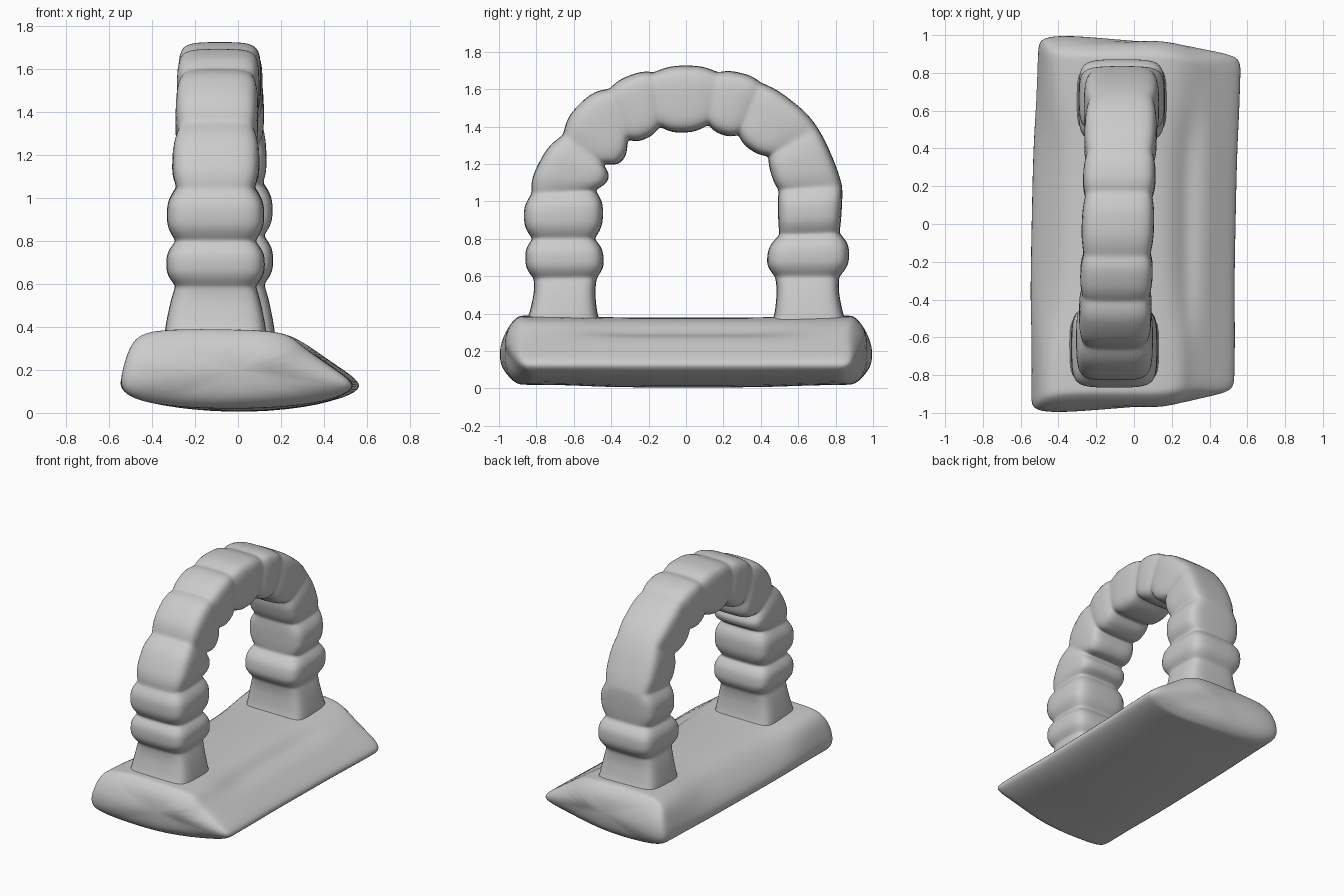
import bpy, bmesh
from mathutils import Vector

if "Cube" in bpy.data.objects:
    bpy.data.objects.remove(bpy.data.objects["Cube"])


def loft(name, rings):
    """Skin a list of equal-length rings, cap both ends and smooth it."""
    bm = bmesh.new()
    vs = [[bm.verts.new(p) for p in r] for r in rings]
    n = len(rings[0])
    for a, b in zip(vs, vs[1:]):
        for i in range(n):
            j = (i + 1) % n
            bm.faces.new((a[i], a[j], b[j], b[i]))
    bm.faces.new(vs[0][::-1])
    bm.faces.new(vs[-1])
    bmesh.ops.recalc_face_normals(bm, faces=bm.faces)
    for f in bm.faces:
        f.smooth = True
    me = bpy.data.meshes.new(name)
    bm.to_mesh(me)
    bm.free()
    ob = bpy.data.objects.new(name, me)
    bpy.context.collection.objects.link(ob)
    mod = ob.modifiers.new("smooth", 'SUBSURF')
    mod.levels = mod.render_levels = 2
    return ob


# Base slab: (x, z) profiles at the ends and at the worn middle
END = [(-.54, .12), (-.51, .24), (-.47, .355), (-.36, .39), (-.1, .39), (.15, .385),
       (.25, .36), (.31, .315), (.38, .265), (.46, .21), (.555, .145), (.55, .10),
       (.40, .04), (.05, .015), (-.3, .025), (-.48, .065)]
MID = [(-.56, .13), (-.51, .22), (-.42, .31), (-.32, .375), (-.1, .38), (.13, .38),
       (.22, .34), (.28, .28), (.36, .285), (.45, .21), (.545, .145), (.54, .10),
       (.40, .035), (.05, -.005), (-.3, .02), (-.50, .07)]


def base_ring(y, blend, rounding=0.0, inset=1.0):
    ring = []
    for (ex, ez), (mx, mz) in zip(END, MID):
        x, z = ex + (mx - ex) * blend, ez + (mz - ez) * blend
        x, z = -.03 + (x + .03) * inset, .18 + (z - .18) * inset
        # the step on the right is shorter than the main block
        k = 1 - .10 * min(1, max(0, (x - .17) / .2))
        k -= rounding * (2.4 if z > .18 else 4.0) * (z - .18) ** 2
        x += .018 * y if x > .3 else (.02 * y if x < -.3 else 0)
        ring.append((x, y * k, z))
    return ring


loft("base_slab", [
    base_ring(-1.005, 0, .9, .6), base_ring(-1.005, 0, 1, .93), base_ring(-.97, 0, .8),
    base_ring(-.88, 0, .2), base_ring(-.62, .1), base_ring(-.42, 1), base_ring(0, 1),
    base_ring(.42, 1), base_ring(.62, .3), base_ring(.88, 0, .2),
    base_ring(.97, 0, .8), base_ring(1.005, 0, 1, .93), base_ring(1.005, 0, .9, .6)])

# Arch: joints between stones as inner (y, z), outer (y, z), and the
# outward bulge of the stone that follows each joint
JOINTS = [
    (-.45, .33, -.87, .33, 0), (-.475, .595, -.815, .59, .04),
    (-.49, .80, -.82, .80, .042), (-.485, 1.06, -.825, 1.04, .045),
    (-.44, 1.20, -.655, 1.355, .055), (-.31, 1.33, -.41, 1.60, .03),
    (-.14, 1.40, -.17, 1.69, .035), (.12, 1.41, .17, 1.69, .025),
    (.28, 1.355, .40, 1.635, .025), (.44, 1.24, .70, 1.40, .012),
    (.495, 1.06, .835, 1.08, .005), (.50, .82, .82, .83, .05),
    (.475, .60, .82, .60, 0), (.45, .33, .87, .33, 0)]
SECTION = [(1, 0), (1, .72), (.8, 1), (0, 1), (-.8, 1), (-1, .72),
           (-1, 0), (-1, -.72), (-.8, -1), (0, -1), (.8, -1), (1, -.72)]


def arch_ring(i, o, half, grow):
    mid, out = (i + o) / 2, (o - i) / 2
    out += out.normalized() * grow
    cx = -.085 + .03 * mid.x
    return [(cx + half * u, *(mid + out * v)) for u, v in SECTION]


rings = []
for n, (a, b) in enumerate(zip(JOINTS, JOINTS[1:])):
    ai, ao, bi, bo = (Vector(p) for p in (a[:2], a[2:4], b[:2], b[2:4]))
    low = max(0, 1.3 - (ao.y + bo.y) / 2)
    foot = n in (0, len(JOINTS) - 2)
    ja = .24 if n == 0 else .177 + .012 * max(0, 1.4 - ao.y)
    jb = .24 if n == len(JOINTS) - 2 else .177 + .012 * max(0, 1.4 - bo.y)
    rings.append(arch_ring(ai, ao, ja, 0))
    for t, s in ((.1, .45), (.28, 1), (.5, 1.06), (.72, 1), (.9, .45)):
        if foot:
            half = ja + (jb - ja) * t + .008 * s
            g = -.018 * s
        else:
            half = ja + (jb - ja) * t + s * (.014 + .028 * min(1, low * 3))
            g = a[4] * s
        rings.append(arch_ring(ai.lerp(bi, t), ao.lerp(bo, t), half, g))
rings.append(arch_ring(Vector(JOINTS[-1][:2]), Vector(JOINTS[-1][2:4]), .24, 0))
loft("stone_arch", rings)
